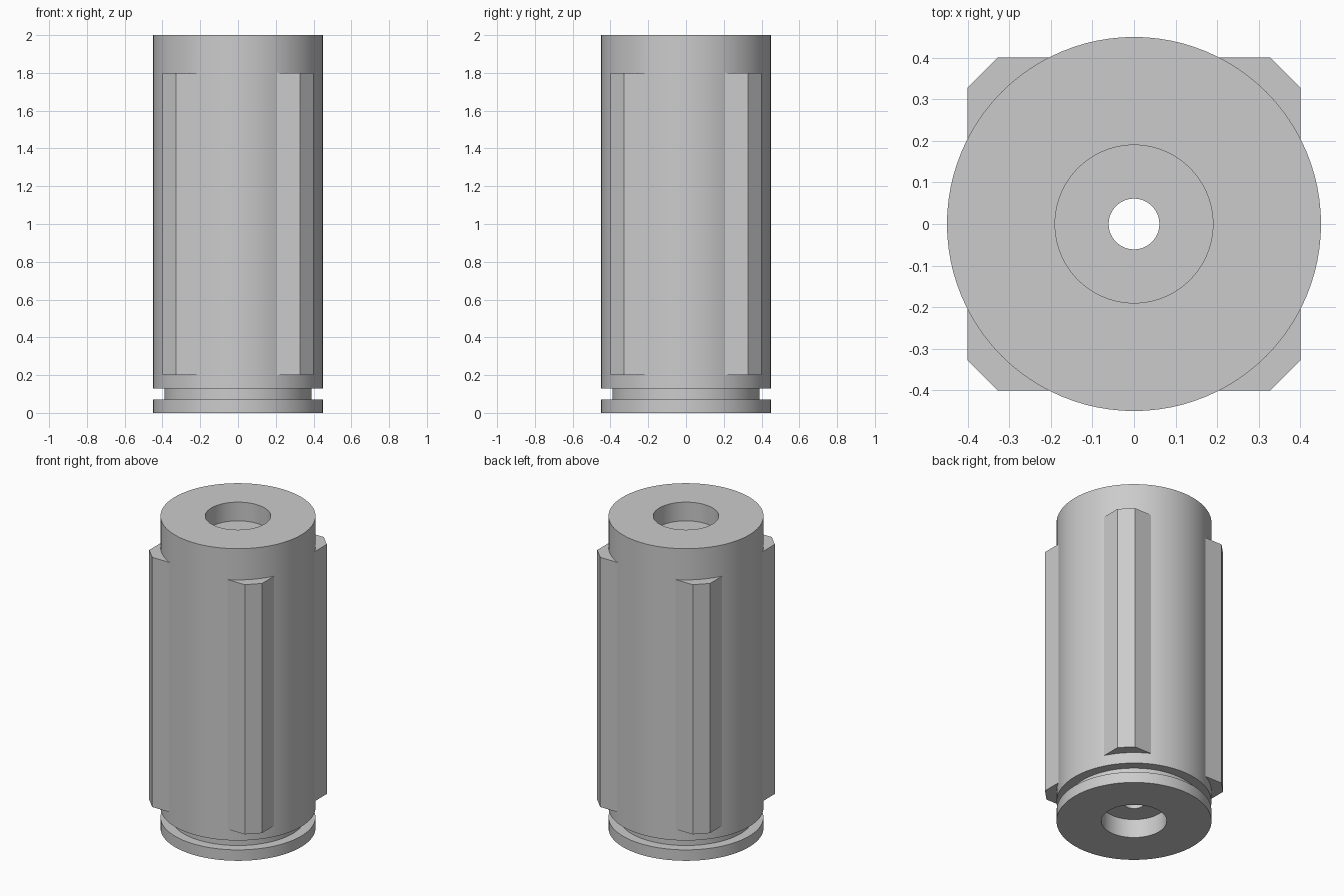
import bpy, bmesh, math

if "Cube" in bpy.data.objects:
    bpy.data.objects.remove(bpy.data.objects["Cube"])

SEGMENTS = 96


def new_object(name, bm, mat):
    bmesh.ops.recalc_face_normals(bm, faces=bm.faces)
    mesh = bpy.data.meshes.new(name)
    bm.to_mesh(mesh)
    bm.free()
    mesh.materials.append(mat)
    obj = bpy.data.objects.new(name, mesh)
    bpy.context.collection.objects.link(obj)
    return obj


grey = bpy.data.materials.new("plain grey")
grey.diffuse_color = (0.6, 0.6, 0.6, 1)
grey.use_nodes = True
grey.node_tree.nodes["Principled BSDF"].inputs["Base Color"].default_value = grey.diffuse_color

# Turned body: closed (radius, height) section with groove, counterbores and through hole
OUTER, GROOVE, BORE, HOLE = 0.45, 0.39, 0.19, 0.061
section = [
    (BORE, 0), (OUTER, 0), (OUTER, 0.07), (GROOVE, 0.07), (GROOVE, 0.13),
    (OUTER, 0.13), (OUTER, 2), (BORE, 2), (BORE, 1.88), (HOLE, 1.88),
    (HOLE, 0.12), (BORE, 0.12),
]
bm = bmesh.new()
rings = []
for i in range(SEGMENTS):
    a = 2 * math.pi * i / SEGMENTS
    rings.append([bm.verts.new((r * math.cos(a), r * math.sin(a), z)) for r, z in section])
for i in range(SEGMENTS):
    a, b = rings[i], rings[(i + 1) % SEGMENTS]
    for j in range(len(section)):
        k = (j + 1) % len(section)
        bm.faces.new((a[j], b[j], b[k], a[k]))
body = new_object("ribbed_sleeve", bm, grey)

# Four chamfered corner ribs
rib = [(0.18, 0.4), (0.4, 0.18), (0.4, 0.328), (0.328, 0.4)]
bm = bmesh.new()
for q in range(4):
    c, s = round(math.cos(q * math.pi / 2)), round(math.sin(q * math.pi / 2))
    face = bm.faces.new([bm.verts.new((x * c - y * s, x * s + y * c, 0.2)) for x, y in rib])
    top = bmesh.ops.extrude_face_region(bm, geom=[face])["geom"]
    bmesh.ops.translate(bm, vec=(0, 0, 1.6),
                        verts=[v for v in top if isinstance(v, bmesh.types.BMVert)])
ribs = new_object("corner_ribs", bm, grey)

# Fuse the ribs into the body
bpy.context.view_layer.objects.active = body
body.select_set(True)
fuse = body.modifiers.new("fuse", 'BOOLEAN')
fuse.operation = 'UNION'
fuse.solver = 'EXACT'
fuse.object = ribs
bpy.ops.object.modifier_apply(modifier=fuse.name)
bpy.data.objects.remove(ribs)

# Smooth round walls, crisp edges
bpy.ops.object.shade_smooth_by_angle(angle=math.radians(20))
